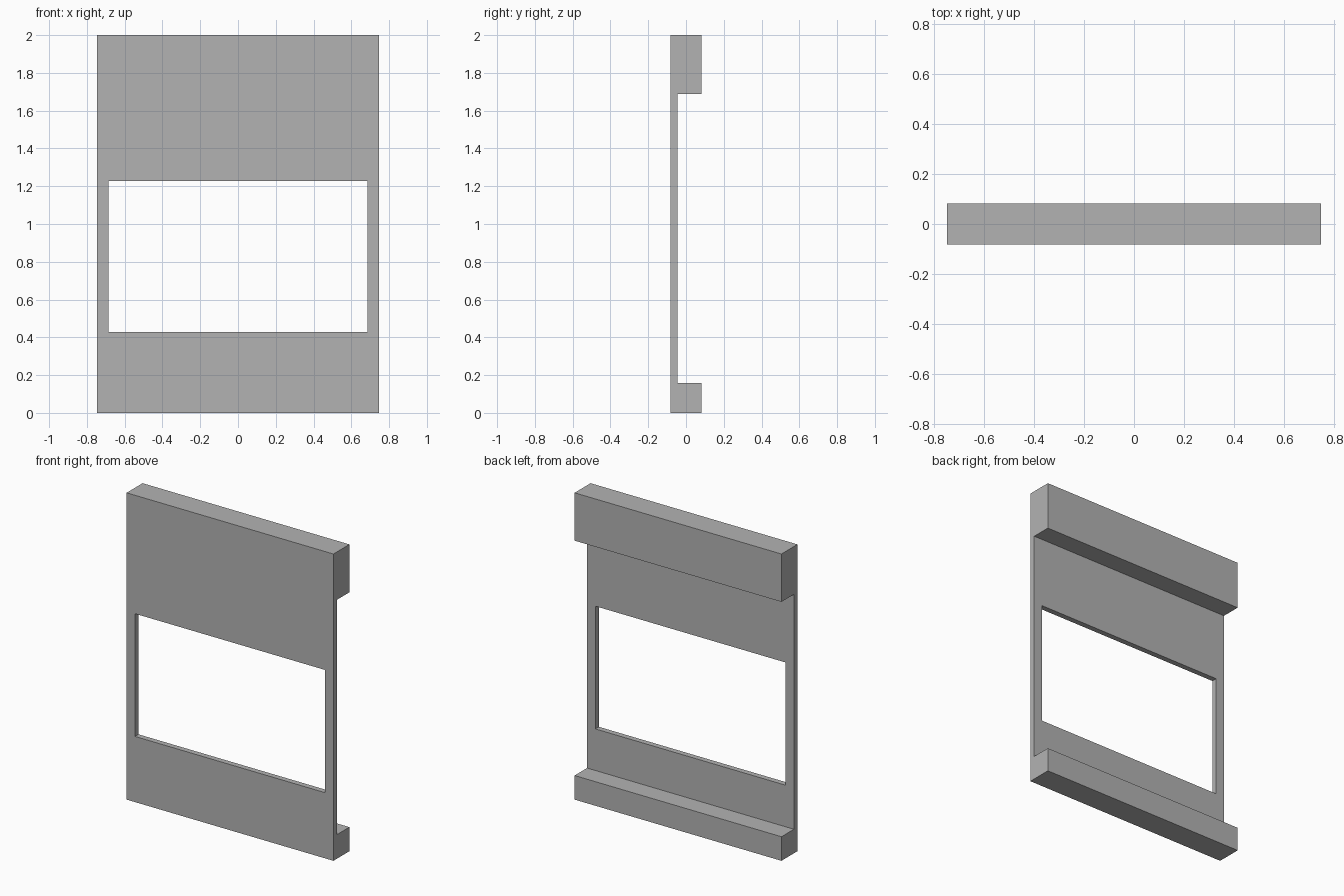
import bpy
import bmesh
from mathutils import Matrix, Vector

cube = bpy.data.objects.get("Cube")
if cube:
    bpy.data.objects.remove(cube, do_unlink=True)

# Overall sizes
HALF_W, FRONT, BACK, PANEL_BACK = 0.746, -0.082, 0.082, -0.046
SILL_TOP, HEAD_BOTTOM, HEIGHT = 0.157, 1.688, 2.0
OPEN_X, OPEN_LOW, OPEN_HIGH = 0.685, 0.428, 1.228

grey = bpy.data.materials.new("plain grey")
grey.use_nodes = True
colour = (0.45, 0.45, 0.45, 1)
grey.diffuse_color = colour
grey.node_tree.nodes["Principled BSDF"].inputs["Base Color"].default_value = colour


def finish(name, bm):
    bmesh.ops.recalc_face_normals(bm, faces=bm.faces)
    mesh = bpy.data.meshes.new(name)
    bm.to_mesh(mesh)
    bm.free()
    mesh.materials.append(grey)
    obj = bpy.data.objects.new(name, mesh)
    bpy.context.collection.objects.link(obj)
    return obj


# Panel with head and sill: one side profile extruded across the width
profile = [(FRONT, 0), (BACK, 0), (BACK, SILL_TOP), (PANEL_BACK, SILL_TOP),
           (PANEL_BACK, HEAD_BOTTOM), (BACK, HEAD_BOTTOM), (BACK, HEIGHT), (FRONT, HEIGHT)]
bm = bmesh.new()
side = bm.faces.new([bm.verts.new((-HALF_W, y, z)) for y, z in profile])
extruded = bmesh.ops.extrude_face_region(bm, geom=[side])["geom"]
bmesh.ops.translate(bm, vec=(2 * HALF_W, 0, 0),
                    verts=[v for v in extruded if isinstance(v, bmesh.types.BMVert)])
# Extruding leaves the first end cap in place only for open shells
if not any(all(v.co.x < 0 for v in f.verts) for f in bm.faces):
    bmesh.ops.holes_fill(bm, edges=bm.edges)
panel = finish("window_panel", bm)

# Window opening, cut right through the thin panel
bm = bmesh.new()
size = Vector((2 * OPEN_X, 1, OPEN_HIGH - OPEN_LOW))
centre = Vector((0, 0, (OPEN_LOW + OPEN_HIGH) / 2))
bmesh.ops.create_cube(bm, size=1, matrix=Matrix.LocRotScale(centre, None, size))
cutter = finish("opening_cutter", bm)

cut = panel.modifiers.new("opening", "BOOLEAN")
cut.operation = "DIFFERENCE"
cut.solver = "EXACT"
cut.object = cutter
bpy.context.view_layer.objects.active = panel
bpy.ops.object.modifier_apply(modifier=cut.name)
bpy.data.objects.remove(cutter, do_unlink=True)
